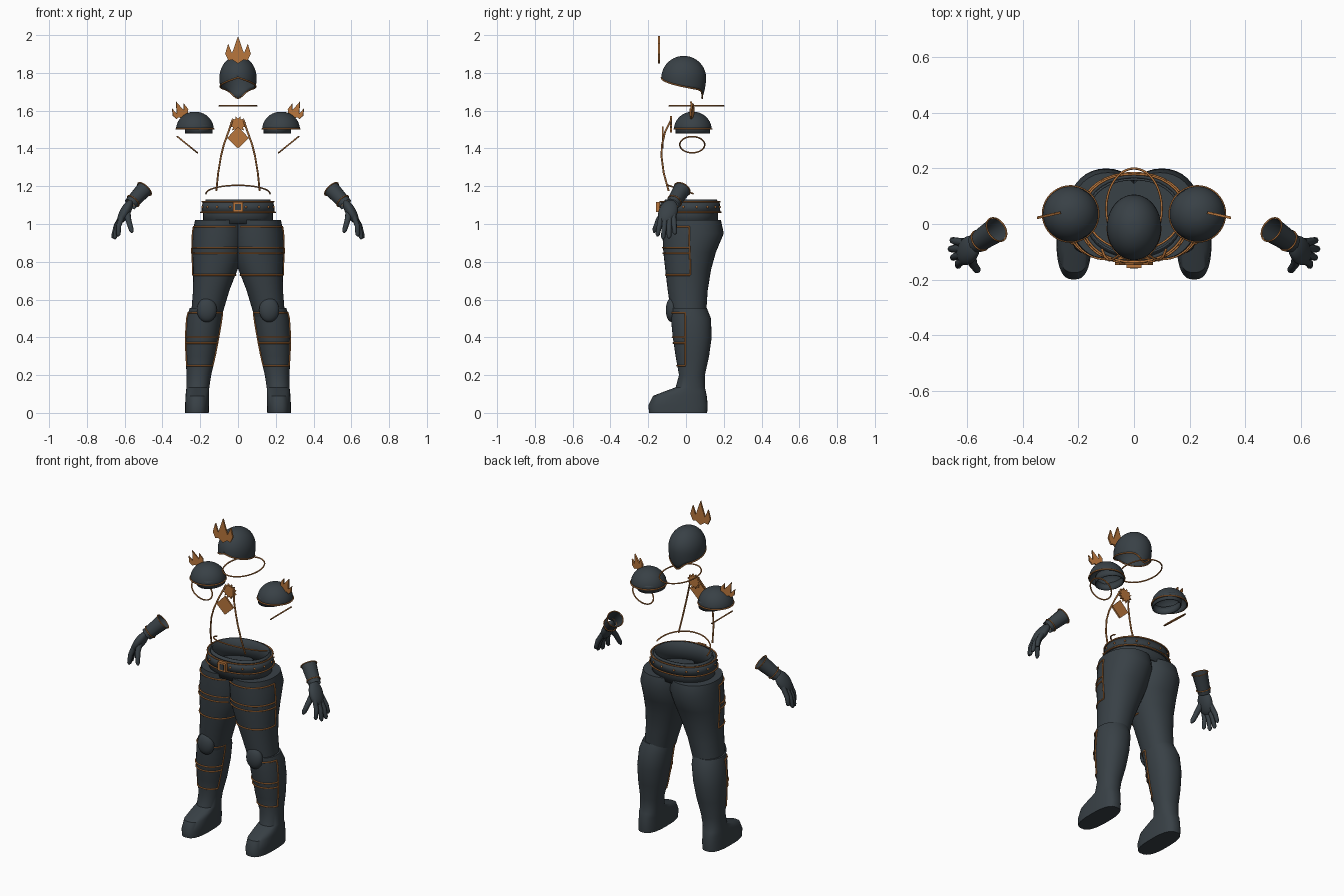
import bpy, bmesh
from math import pi, sin, cos, asin, copysign
from mathutils import Vector, Matrix

cube = bpy.data.objects.get("Cube")
if cube:
    bpy.data.objects.remove(cube, do_unlink=True)


def material(name, rgb):
    mat = bpy.data.materials.new(name)
    mat.use_nodes = True
    mat.diffuse_color = (*rgb, 1)
    mat.node_tree.nodes["Principled BSDF"].inputs["Base Color"].default_value = (*rgb, 1)
    return mat


DARK = material("dark slate", (0.04, 0.052, 0.061))
COPPER = material("copper", (0.48, 0.18, 0.045))


def activate(ob):
    bpy.ops.object.select_all(action="DESELECT")
    bpy.context.view_layer.objects.active = ob
    ob.select_set(True)


def add_mesh(name, bm, mat, thick=0, smooth=True):
    bmesh.ops.recalc_face_normals(bm, faces=bm.faces[:])
    me = bpy.data.meshes.new(name)
    bm.to_mesh(me)
    bm.free()
    me.materials.append(mat)
    ob = bpy.data.objects.new(name, me)
    bpy.context.collection.objects.link(ob)
    if thick:
        mod = ob.modifiers.new("wall", "SOLIDIFY")
        mod.thickness = thick
    if smooth:
        activate(ob)
        bpy.ops.object.shade_smooth_by_angle(angle=0.7)
    return ob


def skin(name, rings, mat, caps=(True, True), thick=0):
    """Join a stack of closed point rings into a surface."""
    bm = bmesh.new()
    rows = [[bm.verts.new(p) for p in ring] for ring in rings]
    n = len(rows[0])
    for top, low in zip(rows, rows[1:]):
        for i in range(n):
            j = (i + 1) % n
            bm.faces.new((top[i], top[j], low[j], low[i]))
    for use, row in zip(caps, (rows[0], rows[-1])):
        if use:
            bm.faces.new(row)
    bmesh.ops.remove_doubles(bm, verts=bm.verts[:], dist=1e-5)
    return add_mesh(name, bm, mat, thick)


def tube(name, pts, r, mat, closed=False, radii=None, caps=True):
    cu = bpy.data.curves.new(name, "CURVE")
    cu.dimensions = "3D"
    cu.bevel_depth, cu.bevel_resolution, cu.use_fill_caps = r, 2, caps
    sp = cu.splines.new("POLY")
    sp.points.add(len(pts) - 1)
    for i, p in enumerate(pts):
        sp.points[i].co = (*p, 1)
        sp.points[i].radius = radii[i] if radii else 1
    sp.use_cyclic_u = closed
    ob = bpy.data.objects.new(name, cu)
    bpy.context.collection.objects.link(ob)
    cu.materials.append(mat)
    activate(ob)
    bpy.ops.object.convert(target="MESH")
    bpy.ops.object.shade_smooth_by_angle(angle=0.9)


def loop(center, u, v, n=40):
    c, u, v = Vector(center), Vector(u), Vector(v)
    return [c + u * cos(2 * pi * i / n) + v * sin(2 * pi * i / n) for i in range(n)]


def plate(name, outline, y, thick, mat, matrix=None):
    """Extrude an x-z outline into a thin upright plate."""
    bm = bmesh.new()
    face = bm.faces.new([bm.verts.new((x, y - thick / 2, z)) for x, z in outline])
    new = bmesh.ops.extrude_face_region(bm, geom=[face])["geom"]
    bmesh.ops.translate(bm, verts=[g for g in new if isinstance(g, bmesh.types.BMVert)], vec=(0, thick, 0))
    if matrix:
        bm.transform(matrix)
    return add_mesh(name, bm, mat, smooth=False)


def ellipsoid(name, matrix, mat):
    bm = bmesh.new()
    bmesh.ops.create_uvsphere(bm, u_segments=24, v_segments=14, radius=1, matrix=matrix)
    add_mesh(name, bm, mat)


# Body sections: height, inner x, outer x, front y, back y
THIGH = [(1.02, -.04, .228, -.125, .185), (.95, -.04, .24, -.125, .2), (.85, -.03, .242, -.12, .158),
         (.76, .002, .237, -.11, .133), (.65, .045, .238, -.097, .115), (.5, .09, .25, -.075, .105)]
BOOT = [(.555, .082, .256, -.082, .11), (.5, .085, .272, -.08, .132), (.4, .1, .28, -.07, .136),
        (.3, .118, .278, -.055, .122), (.2, .142, .272, -.037, .1), (.135, .152, .273, -.055, .1),
        (.115, .153, .275, -.11, .105), (.09, .153, .278, -.175, .11), (.04, .153, .28, -.2, .115),
        (0, .155, .28, -.195, .112)]
WAIST = [(1.13, -.172, .172, -.112, .165), (1.06, -.185, .185, -.122, .17), (1, -.185, .185, -.12, .17)]
BELT = [(1.118, -.187, .187, -.135, .178), (1.062, -.195, .195, -.14, .182)]


def section(table, z):
    for a, b in zip(table, table[1:]):
        if a[0] >= z >= b[0]:
            t = (a[0] - z) / (a[0] - b[0])
            x0, x1, y0, y1 = (p + (q - p) * t for p, q in zip(a[1:], b[1:]))
            return (x0 + x1) / 2, (x1 - x0) / 2, (y0 + y1) / 2, (y1 - y0) / 2


def body_point(table, z, a, side=1, grow=0):
    cx, rx, cy, ry = section(table, z)
    power = .75 if z < .12 else .93
    bend = lambda v: copysign(abs(v) ** power, v)
    return Vector((side * (cx + (rx + grow) * bend(cos(a))), cy + (ry + grow) * bend(sin(a)), z))


def body_ring(table, z, side=1, grow=0, n=36):
    return [body_point(table, z, 2 * pi * i / n, side, grow) for i in range(n)]


def panel_trim(name, table, heights, edge, side):
    """Copper bands round the front of a leg, closed by upright borders."""
    def limit(z):
        _, _, cy, ry = section(table, z)
        return asin((edge - cy) / ry)
    for k, z in enumerate(heights):
        s = limit(z)
        arc = [body_point(table, z, -pi - s + (pi + 2 * s) * i / 24, side, .002) for i in range(25)]
        tube(f"{name}_band_{k}", [p for p in arc if p.x * side > .003], .004, COPPER)
    zs = [heights[0] + (heights[-1] - heights[0]) * i / 10 for i in range(11)]
    for label, end in (("outer", lambda s: s), ("inner", lambda s: -pi - s)):
        line = [body_point(table, z, end(limit(z)), side, .002) for z in zs]
        if line[0].x * side > 0:
            tube(f"{name}_{label}_border", line, .004, COPPER)


# Waist, belt and buckle
skin("waist", [body_ring(WAIST, r[0]) for r in WAIST], DARK, (False, False), .008)
skin("belt", [body_ring(BELT, r[0]) for r in BELT], DARK, (False, False), .014)
for label, row in zip(("top", "bottom"), BELT):
    tube(f"belt_{label}_trim", body_ring(BELT, row[0], grow=.002), .004, COPPER, True)
for k in range(16):
    spot = body_point(BELT, 1.09, pi / 8 * (k + .5), 1, .001)
    ellipsoid(f"belt_stud_{k}", Matrix.Translation(spot) @ Matrix.Scale(.006, 4), COPPER)


def square(w, h, z):
    return [(-w, z - h), (w, z - h), (w, z + h), (-w, z + h)]


plate("buckle", square(.027, .027, 1.09), -.148, .02, COPPER)
plate("buckle_center", square(.015, .017, 1.09), -.158, .004, DARK)

# Crown spikes, one outline reused at two sizes (base at the origin)
half = [(.03, .02), (.05, .015), (.068, .05), (.052, .105), (.032, .055), (.022, .08)]
FLAME = [(0, 0)] + half + [(0, .145)] + [(-x, z) for x, z in reversed(half)]
plate("helmet_crown", FLAME, 0, .01, COPPER, Matrix.Translation((0, -.143, 1.85)))

# Helmet dome with a rim that drops to a point at the back
RIM_Z, COLS = 1.775, 48


def helmet_point(a, z, flat=1):
    drop = max(0, RIM_Z - z)
    k = flat * (1 - 14 * drop ** 2)
    return Vector((.098 * k * sin(a), -.012 - .118 * k * cos(a), z))


def rim_height(a):
    return RIM_Z - .068 * sin(a / 2) - .042 * max(0, -cos(a)) ** 10


angles = [2 * pi * i / COLS for i in range(COLS)]
rings = [[helmet_point(a, RIM_Z + .115 * cos(t * pi / 20), sin(t * pi / 20)) for a in angles] for t in range(1, 11)]
rings += [[helmet_point(a, RIM_Z + (rim_height(a) - RIM_Z) * t / 4) for a in angles] for t in range(1, 5)]
skin("helmet", rings, DARK, (True, False), .006)
tube("helmet_trim", [helmet_point(a, rim_height(a)) for a in angles], .004, COPPER, True)

# Collar, chest ornaments and waist arc
tube("collar_ring", loop((0, .055, 1.625), (.1, 0, 0), (0, .145, 0)), .004, COPPER, True)
sun = [((.045 if i % 2 else .03) * sin(pi * i / 12), 1.527 + (.045 if i % 2 else .03) * cos(pi * i / 12))
       for i in range(24)]
plate("chest_sun", sun, -.08, .012, COPPER)
plate("chest_diamond", [(0, 1.4), (.058, 1.455), (0, 1.515), (-.058, 1.455)], -.123, .01, COPPER)
tube("waist_arc", [(.17 * cos(pi * i / 24), .04 - .135 * sin(pi * i / 24), 1.16 + .045 * sin(pi * i / 24))
                   for i in range(25)], .004, COPPER)

for side, tag in ((1, "left"), (-1, "right")):
    flip = Matrix.Diagonal((side, 1, 1, 1))

    def put(*pts):
        return [flip @ Vector(p) for p in pts]

    # Legs, boots and knee pads
    for part, table in (("thigh", THIGH), ("boot", BOOT)):
        skin(f"{tag}_{part}", [body_ring(table, r[0], side) for r in table], DARK)
    panel_trim(f"{tag}_thigh", THIGH, (.985, .875, .845, .73), .02, side)
    panel_trim(f"{tag}_shin", BOOT, (.53, .4, .37, .25), 0, side)
    ellipsoid(f"{tag}_knee_pad", flip @ Matrix.Translation((.165, -.075, .545)) @
              Matrix.Diagonal((.053, .032, .065, 1)), DARK)

    # Chest strap and arm ring
    tube(f"{tag}_chest_strap", put((.03, -.08, 1.55), (.05, -.11, 1.49), (.075, -.127, 1.42), (.09, -.13, 1.36),
                                   (.105, -.118, 1.27), (.115, -.092, 1.175)), .005, COPPER)
    tube(f"{tag}_arm_ring", put(*loop((.268, .033, 1.42), (.053, 0, .043), (0, .066, 0))), .004, COPPER, True)

    # Shoulder dome, lower plate and spikes
    dome = [put(*loop((.228, .036, 1.5 + .095 * cos(t * pi / 20)), (.1 * sin(t * pi / 20), 0, 0),
                      (0, .1 * sin(t * pi / 20), 0))) for t in range(1, 11)]
    skin(f"{tag}_shoulder", dome, DARK, (True, False), .006)
    lame = [put(*loop((.208, .036, z), (.073, 0, 0), (0, .092, 0))) for z in (1.525, 1.48)]
    skin(f"{tag}_shoulder_plate", lame, DARK, (False, False), .006)
    tube(f"{tag}_shoulder_trim", put(*loop((.228, .036, 1.503), (.1, 0, 0), (0, .1, 0))), .004, COPPER, True)
    plate(f"{tag}_shoulder_spikes", FLAME, 0, .014, COPPER, flip @ Matrix.Translation((.292, .035, 1.56)) @
          Matrix.Rotation(-.22, 4, "Z") @ Matrix.Rotation(.4, 4, "Y") @ Matrix.Scale(.66, 4))

    # Glove: open cuff, palm, fingers and thumb
    top, wrist = Vector((.495, -.02, 1.185)), Vector((.57, -.07, 1.105))
    axis = (wrist - top).normalized()
    across = axis.cross(Vector((0, 1, 0))).normalized()
    over = axis.cross(across)
    tube(f"{tag}_cuff", put(top, wrist), .046, DARK, radii=(1, .8), caps=False)
    for label, spot, r in (("top", top, .046), ("wrist", top.lerp(wrist, .8), .039)):
        tube(f"{tag}_cuff_{label}_trim", put(*loop(spot, across * r, over * r)), .003, COPPER, True)
    down = Vector((.055, -.04, -.1)).normalized()
    wide = (Vector((0, 1, 0)) - down * down.y).normalized()
    frame = Matrix((wide.cross(down), wide, down)).transposed().to_4x4()
    ellipsoid(f"{tag}_palm", flip @ Matrix.Translation((.597, -.095, 1.065)) @ frame @
              Matrix.Diagonal((.028, .05, .073, 1)), DARK)
    tips = [(.635, -.152, .935), (.655, -.122, .92), (.664, -.09, .924), (.657, -.058, .945)]
    for k, tip in enumerate(tips):
        tip = Vector(tip)
        base = Vector((.612, -.13 + .021 * k, 1.045))
        pts = [base, base.lerp(tip, .5) + Vector((.008, 0, 0)), base.lerp(tip, .92), tip]
        tube(f"{tag}_finger_{k}", put(*pts), .014, DARK, radii=(1.1, 1, .85, .35))
    tube(f"{tag}_thumb", put((.59, -.1, 1.08), (.58, -.145, 1.02), (.565, -.165, .97), (.56, -.17, .955)),
         .016, DARK, radii=(1.2, 1, .85, .35))
